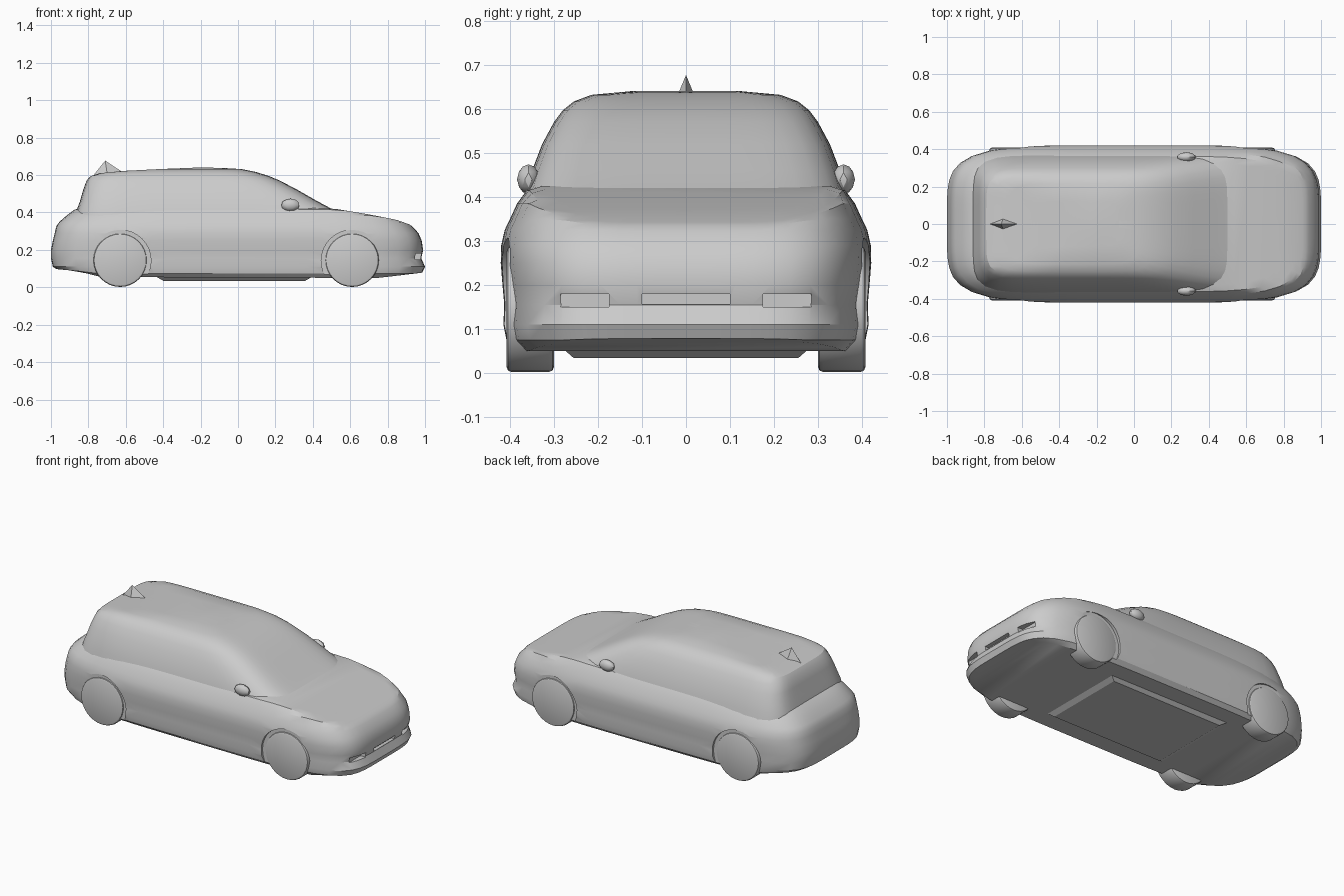
import bpy, bmesh, math
from mathutils import Matrix

cube = bpy.data.objects.get("Cube")
if cube:
    bpy.data.objects.remove(cube, do_unlink=True)

grey = bpy.data.materials.new("plain_grey")
grey.use_nodes = True
grey.diffuse_color = (0.6, 0.6, 0.6, 1)
grey.node_tree.nodes["Principled BSDF"].inputs["Base Color"].default_value = (0.6, 0.6, 0.6, 1)


def finish(name, bm, angle=28):
    bmesh.ops.remove_doubles(bm, verts=bm.verts, dist=0.0005)
    bmesh.ops.recalc_face_normals(bm, faces=bm.faces)
    mesh = bpy.data.meshes.new(name)
    bm.to_mesh(mesh)
    bm.free()
    mesh.materials.append(grey)
    ob = bpy.data.objects.new(name, mesh)
    bpy.context.collection.objects.link(ob)
    shade(ob, angle)
    return ob


def shade(ob, angle=28):
    bpy.ops.object.select_all(action="DESELECT")
    ob.select_set(True)
    bpy.context.view_layer.objects.active = ob
    bpy.ops.object.shade_smooth_by_angle(angle=math.radians(angle))


def curve_at(points, x):
    """Height of a polyline profile at x."""
    if x <= points[0][0]:
        return points[0][1]
    for (x0, z0), (x1, z1) in zip(points, points[1:]):
        if x <= x1:
            return z0 + (z1 - z0) * (x - x0) / (x1 - x0)
    return points[-1][1]


def shell(name, levels, power, low, high, n=72):
    """Stack rounded plan outlines; clamp heights between two side profiles."""
    bm = bmesh.new()
    rings = []
    for z, front, rear, half in levels:
        ring = []
        for i in range(n):
            a = 2 * math.pi * i / n
            c, s = math.cos(a), math.sin(a)
            r = (abs(c) ** power + abs(s) ** power) ** (-1 / power)
            x = (front + rear) / 2 + (front - rear) / 2 * r * c
            height = max(curve_at(low, x), min(curve_at(high, x), z))
            ring.append(bm.verts.new((x, half * r * s, height)))
        rings.append(ring)
    for a, b in zip(rings, rings[1:]):
        for i in range(n):
            j = (i + 1) % n
            bm.faces.new((a[i], a[j], b[j], b[i]))
    for ring in (rings[0], rings[-1]):
        for i in range(n // 2):
            quad = [ring[i], ring[i + 1], ring[-i - 1], ring[-i % n]]
            bm.faces.new(list(dict.fromkeys(quad)))
    return finish(name, bm)


def cylinder(name, x, y0, y1, z, radius, bevel=0):
    bm = bmesh.new()
    spin = Matrix.Translation((x, (y0 + y1) / 2, z)) @ Matrix.Rotation(math.pi / 2, 4, "X")
    bmesh.ops.create_cone(bm, cap_ends=True, segments=32, radius1=radius, radius2=radius,
                          depth=abs(y1 - y0), matrix=spin)
    if bevel:
        rims = [e for e in bm.edges if len(e.link_faces) == 2
                and any(len(f.verts) > 4 for f in e.link_faces)]
        bmesh.ops.bevel(bm, geom=rims, offset=bevel, segments=2, affect="EDGES", profile=0.5)
    return finish(name, bm)


def block(name, size, place, taper=1.0):
    bm = bmesh.new()
    bmesh.ops.create_cube(bm, size=1)
    for v in bm.verts:
        k = taper if v.co.z < 0 else 1
        v.co = [v.co[0] * size[0] * k + place[0], v.co[1] * size[1] * k + place[1],
                v.co[2] * size[2] + place[2]]
    return finish(name, bm)


def cut(target, cutter):
    mod = target.modifiers.new("cut", "BOOLEAN")
    mod.operation, mod.solver, mod.object = "DIFFERENCE", "EXACT", cutter
    bpy.context.view_layer.objects.active = target
    bpy.ops.object.modifier_apply(modifier=mod.name)
    bpy.data.objects.remove(cutter, do_unlink=True)


# Lower body: height, front x, rear x, half width
body = shell("lower_body", [
    (0.05, 0.95, -0.94, 0.385),
    (0.075, 0.985, -0.97, 0.408),
    (0.11, 1.0, -0.99, 0.415),
    (0.155, 0.98, -1.0, 0.413),
    (0.2, 0.99, -1.0, 0.417),
    (0.25, 0.982, -0.99, 0.421),
    (0.29, 0.965, -0.98, 0.42),
    (0.325, 0.935, -0.972, 0.412),
    (0.35, 0.92, -0.955, 0.4),
    (0.385, 0.9, -0.915, 0.384),
    (0.415, 0.87, -0.875, 0.362),
    (0.425, 0.8, -0.84, 0.33)], 4.9,
    [(-1, 0.1), (-0.84, 0.085), (-0.76, 0.055), (0.75, 0.05), (1, 0.08)],
    [(0.45, 0.425), (0.52, 0.42), (0.7, 0.39), (0.85, 0.36), (0.92, 0.335), (0.97, 0.29), (1, 0.26)])

# Cabin with sloping windscreen and rounded roof
shell("cabin", [
    (0.38, 0.58, -0.87, 0.372),
    (0.42, 0.5, -0.86, 0.362),
    (0.46, 0.425, -0.845, 0.35),
    (0.52, 0.32, -0.828, 0.327),
    (0.57, 0.225, -0.81, 0.3),
    (0.597, 0.16, -0.79, 0.28),
    (0.617, 0.095, -0.745, 0.255),
    (0.632, 0.02, -0.66, 0.215),
    (0.641, -0.08, -0.55, 0.12)], 6.5,
    [(0, 0)],
    [(-0.8, 0.59), (-0.74, 0.61), (-0.62, 0.622), (-0.4, 0.633), (-0.2, 0.641), (0, 0.636), (0.1, 0.62), (0.6, 0.61)])

# Wheel recesses, wheels and mirrors
for side, word in ((1, "left"), (-1, "right")):
    for x, end in ((0.61, "front"), (-0.63, "rear")):
        cut(body, cylinder("arch_cutter", x, side * 0.4, side * 0.5, 0.142, 0.165))
        cylinder(f"{end}_{word}_wheel", x, side * 0.3, side * 0.408, 0.145, 0.143, 0.012)
    bm = bmesh.new()
    bmesh.ops.create_icosphere(bm, subdivisions=2, radius=1)
    bmesh.ops.transform(bm, verts=bm.verts, matrix=Matrix.Translation((0.28, side * 0.358, 0.44))
                        @ Matrix.Diagonal((0.05, 0.026, 0.034, 1)))
    finish(f"{word}_mirror", bm)

# Front intake slots
cut(body, block("upper_slot_cutter", (0.06, 0.2, 0.022), (0.99, 0, 0.168)))
for side in (1, -1):
    cut(body, block("side_slot_cutter", (0.08, 0.11, 0.03), (0.985, side * 0.23, 0.165)))
shade(body)

# Raised floor pan under the car
block("floor_pan", (0.86, 0.58, 0.03), (-0.02, 0, 0.049), 0.88)

# Roof fin
bm = bmesh.new()
base = [bm.verts.new(p) for p in ((-0.78, 0, 0.59), (-0.7, 0.028, 0.61), (-0.62, 0, 0.618), (-0.7, -0.028, 0.61))]
tip = bm.verts.new((-0.71, 0, 0.677))
for i in range(4):
    bm.faces.new((base[i], base[(i + 1) % 4], tip))
bm.faces.new(base)
finish("roof_fin", bm)
